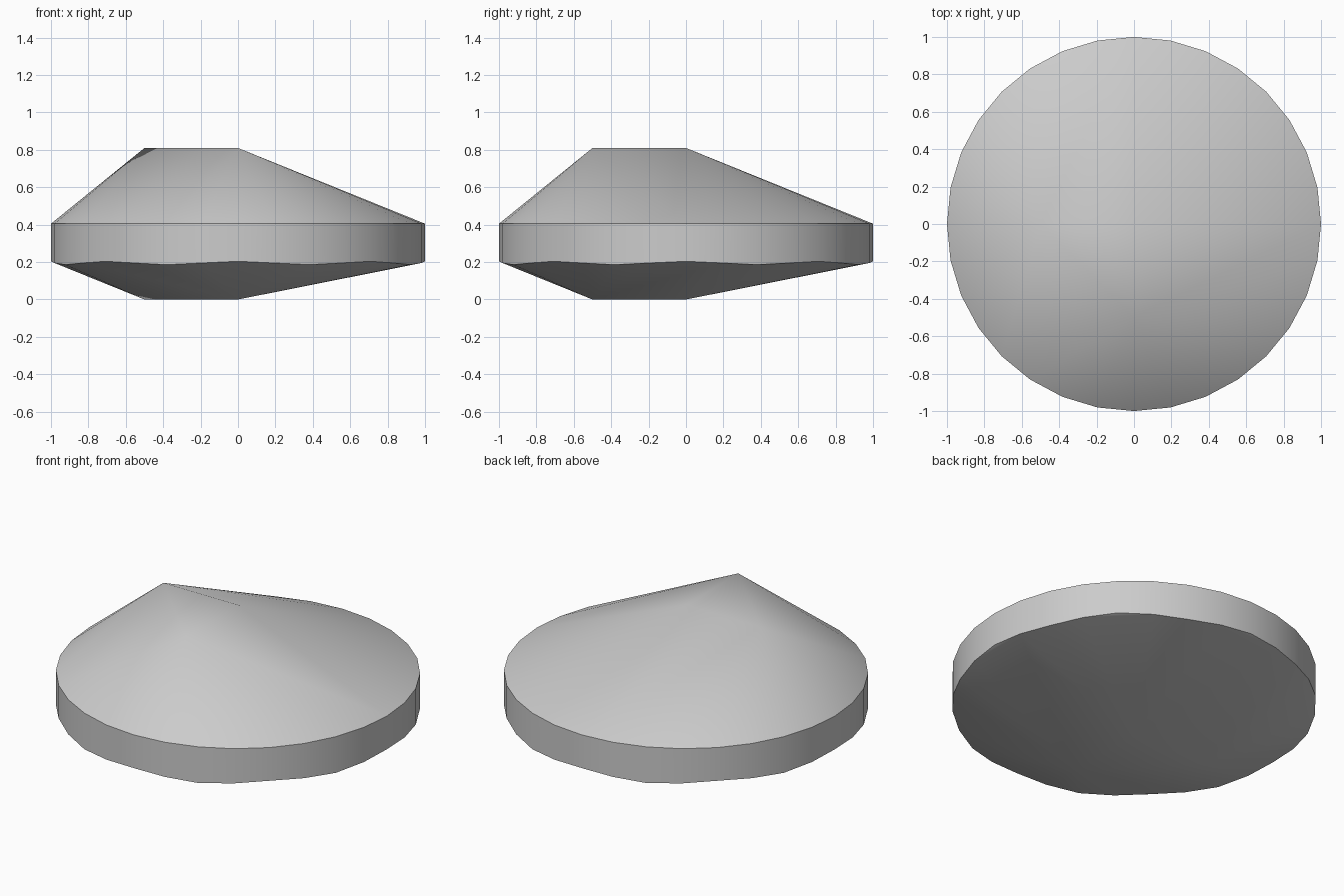
import bpy
import bmesh
from math import cos, sin, tau

cube = bpy.data.objects.get("Cube")
if cube:
    bpy.data.objects.remove(cube, do_unlink=True)

# Plain grey surface
grey = bpy.data.materials.new("light grey")
grey.use_nodes = True
colour = (0.6, 0.6, 0.6, 1.0)
grey.diffuse_color = colour
grey.node_tree.nodes["Principled BSDF"].inputs["Base Color"].default_value = colour

SEGMENTS = 32
TOP, RIM_TOP, RIM_LOW = 0.81, 0.405, 0.195
CORNERS = ((0, 0), (-0.5, 0), (0, -0.5))

bm = bmesh.new()

# Triangular flats at the very top and bottom
for x, y in CORNERS:
    for z in (0, TOP):
        bm.verts.new((x, y, z))

# Round rim with a gently rippled lower edge
for i in range(SEGMENTS):
    a = tau * i / SEGMENTS
    bm.verts.new((cos(a), sin(a), RIM_TOP))
    bm.verts.new((cos(a), sin(a), RIM_LOW + 0.009 * cos(8 * a)))

# Taut skin from the flats to the rim
bmesh.ops.convex_hull(bm, input=bm.verts)
bmesh.ops.recalc_face_normals(bm, faces=bm.faces)

mesh = bpy.data.meshes.new("faceted_disc")
bm.to_mesh(mesh)
bm.free()
mesh.materials.append(grey)
disc = bpy.data.objects.new("faceted_disc", mesh)
bpy.context.collection.objects.link(disc)

# Soft shading, sharp at the rim edges
bpy.ops.object.select_all(action="DESELECT")
disc.select_set(True)
bpy.context.view_layer.objects.active = disc
bpy.ops.object.shade_smooth_by_angle(angle=0.4)
